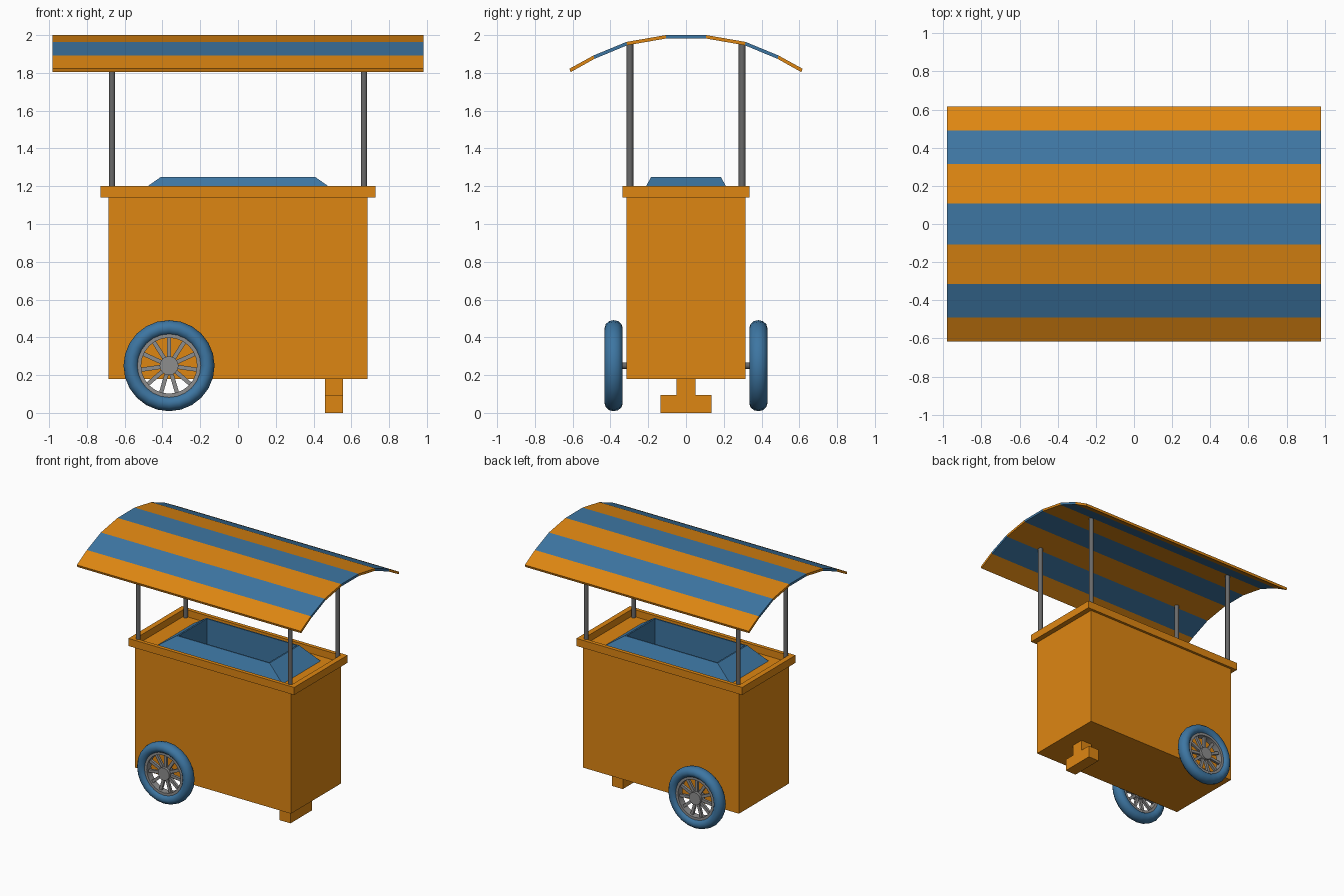
import bpy, bmesh, math
from mathutils import Matrix, Vector

if "Cube" in bpy.data.objects:
    bpy.data.objects.remove(bpy.data.objects["Cube"])


def mat(name, r, g, b):
    m = bpy.data.materials.new(name)
    m.diffuse_color = (r, g, b, 1)
    m.use_nodes = True
    m.node_tree.nodes["Principled BSDF"].inputs["Base Color"].default_value = m.diffuse_color
    return m


ORANGE = mat("orange paint", 0.73, 0.24, 0.006)
BLUE = mat("blue paint", 0.047, 0.18, 0.36)
DARK = mat("dark grey metal", 0.14, 0.14, 0.14)
GREY = mat("light grey metal", 0.27, 0.27, 0.27)


def finish(name, bm, *mats, smooth=False):
    bmesh.ops.recalc_face_normals(bm, faces=bm.faces)
    me = bpy.data.meshes.new(name)
    bm.to_mesh(me)
    bm.free()
    for m in mats:
        me.materials.append(m)
    ob = bpy.data.objects.new(name, me)
    bpy.context.collection.objects.link(ob)
    if smooth:
        bpy.context.view_layer.objects.active = ob
        ob.select_set(True)
        bpy.ops.object.shade_smooth_by_angle(angle=math.radians(40))
        ob.select_set(False)
    return ob


def add_box(bm, x0, x1, y0, y1, z0, z1, turn=Matrix()):
    m = Matrix.Translation(((x0 + x1) / 2, (y0 + y1) / 2, (z0 + z1) / 2)) @ \
        Matrix.Diagonal((x1 - x0, y1 - y0, z1 - z0, 1))
    bmesh.ops.create_cube(bm, size=1, matrix=turn @ m)


def box(name, m, *dims):
    bm = bmesh.new()
    add_box(bm, *dims)
    return finish(name, bm, m)


def cyl(name, m, r, depth, matrix, sides):
    bm = bmesh.new()
    bmesh.ops.create_cone(bm, cap_ends=True, segments=sides, radius1=r, radius2=r,
                          depth=depth, matrix=matrix)
    return finish(name, bm, m, smooth=True)


def loft(bm, rings, close=False):
    """Bridge a list of vertex-position rings with quads."""
    vs = [[bm.verts.new(p) for p in ring] for ring in rings]
    n = len(vs[0])
    for i in range(len(vs) if close else len(vs) - 1):
        a, b = vs[i], vs[(i + 1) % len(vs)]
        for j in range(n):
            bm.faces.new((a[j], a[(j + 1) % n], b[(j + 1) % n], b[j]))
    return vs


def rect(hx, hy, z):
    return [(-hx, -hy, z), (hx, -hy, z), (hx, hy, z), (-hx, hy, z)]


def lathe(name, m, centre, profile, sides):
    """Spin a closed (radius, y) profile around the y axis."""
    bm = bmesh.new()
    rings = []
    for i in range(sides):
        a = 2 * math.pi * i / sides
        rings.append([Vector(centre) + Vector((r * math.cos(a), y, r * math.sin(a)))
                      for r, y in profile])
    loft(bm, rings, close=True)
    return finish(name, bm, m, smooth=True)


# Cabinet: sides, overhanging lip, recessed deck with a hole for the basin
bm = bmesh.new()
rings = loft(bm, [rect(0.685, 0.315, 0.18), rect(0.685, 0.315, 1.14), rect(0.727, 0.335, 1.14),
                  rect(0.727, 0.335, 1.2), rect(0.685, 0.305, 1.2), rect(0.685, 0.305, 1.145),
                  rect(0.5, 0.2, 1.145)])
bm.faces.new(rings[0])
finish("cabinet", bm, ORANGE)

# Basin: sloped rim and deep open well
bm = bmesh.new()
rings = loft(bm, [rect(0.56, 0.24, 1.143), rect(0.407, 0.185, 1.25), rect(0.395, 0.175, 1.25),
                  rect(0.395, 0.175, 0.95)])
bm.faces.new(rings[-1])
finish("basin", bm, BLUE)

# Support leg
box("leg_stem", ORANGE, 0.46, 0.555, -0.05, 0.05, 0.095, 0.18)
box("leg_foot", ORANGE, 0.46, 0.555, -0.135, 0.135, 0, 0.095)

# Canopy posts
for sx in (-1, 1):
    for sy in (-1, 1):
        cyl("canopy_post", DARK, 0.018, 0.81,
            Matrix.Translation((sx * 0.667, sy * 0.297, 1.55)), 10)

# Canopy: seven straight panels in alternating colours
half = [(0.617, 1.822), (0.49, 1.892), (0.315, 1.964), (0.107, 2.0)]
top = [(-y, z) for y, z in half] + half[::-1]
bm = bmesh.new()
cols = []
for i, (y, z) in enumerate(top):
    drop = 0.018
    inset = -0.006 * y / 0.617
    cols.append([bm.verts.new(p) for p in ((-0.982, y, z), (0.982, y, z),
                                           (0.982, y + inset, z - drop), (-0.982, y + inset, z - drop))])
for i in range(7):
    a, b = cols[i], cols[i + 1]
    for j in range(4):
        f = bm.faces.new((a[j], a[(j + 1) % 4], b[(j + 1) % 4], b[j]))
        f.material_index = i % 2
bm.faces.new(cols[0])
bm.faces.new(cols[-1])
finish("canopy", bm, ORANGE, BLUE)

# Wheels: tire, rim, spokes and hub on each side
WX, WZ = -0.365, 0.25
on_y = Matrix.Rotation(math.pi / 2, 4, 'X')
for sy in (-1, 1):
    c = Vector((WX, sy * 0.383, WZ))
    tire = [(0.2 + 0.041 * math.cos(t), 0.048 * math.sin(t))
            for t in (2 * math.pi * k / 12 for k in range(12))]
    lathe("tire", BLUE, c, tire, 24)
    lathe("wheel_rim", GREY, c, [(0.148, -0.028), (0.172, -0.028), (0.172, 0.028), (0.148, 0.028)], 24)
    cyl("wheel_hub", GREY, 0.05, 0.06, Matrix.Translation(c) @ on_y, 16)
    bm = bmesh.new()
    for k in range(11):
        turn = Matrix.Translation(c) @ Matrix.Rotation(2 * math.pi * (k + 0.25) / 11, 4, 'Y')
        add_box(bm, 0.03, 0.155, -0.01, 0.01, -0.011, 0.011, turn)
    finish("wheel_spokes", bm, GREY)

# Axle
cyl("axle", DARK, 0.018, 0.74, Matrix.Translation((WX, 0, WZ)) @ on_y, 12)
